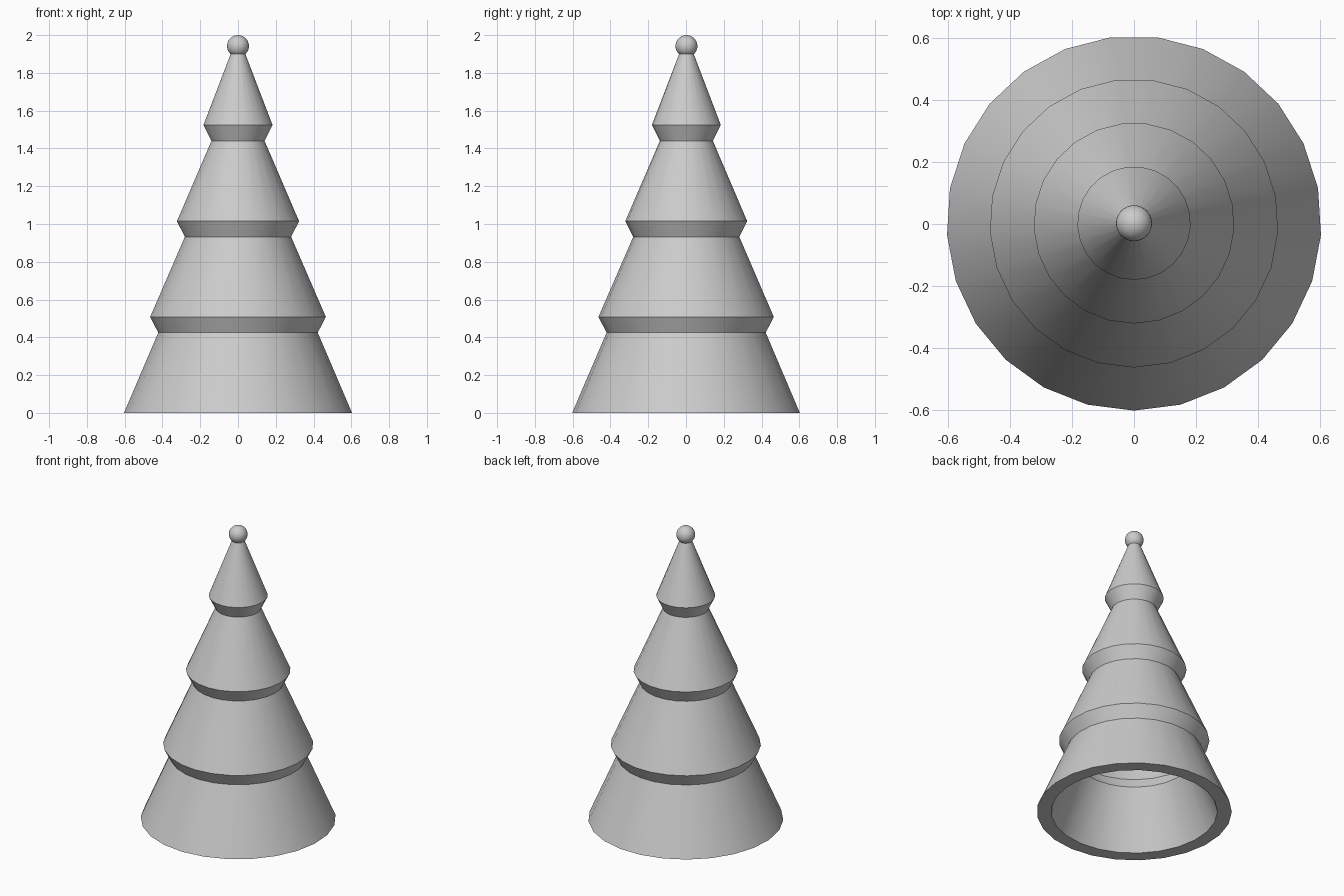
import bpy, bmesh, math

if "Cube" in bpy.data.objects:
    bpy.data.objects.remove(bpy.data.objects["Cube"])

SIDES = 25
Y_OFF = 0.0025  # odd-sided outline: shift so the bounds are centred

def lathe(name, profile):
    """Revolve (radius, z) points around z; radius 0 becomes a pole."""
    bm = bmesh.new()
    rings = []
    for r, z in profile:
        if r == 0:
            rings.append([bm.verts.new((0, Y_OFF, z))] * SIDES)
            continue
        ring = []
        for i in range(SIDES):
            a = -math.pi / 2 + 2 * math.pi * i / SIDES
            ring.append(bm.verts.new((r * math.cos(a), r * math.sin(a) + Y_OFF, z)))
        rings.append(ring)
    for lo, hi in zip(rings, rings[1:]):
        for i in range(SIDES):
            j = (i + 1) % SIDES
            quad = [lo[i], lo[j], hi[j], hi[i]]
            bm.faces.new(list(dict.fromkeys(quad)))
    bmesh.ops.recalc_face_normals(bm, faces=bm.faces)
    mesh = bpy.data.meshes.new(name)
    bm.to_mesh(mesh)
    bm.free()
    obj = bpy.data.objects.new(name, mesh)
    bpy.context.collection.objects.link(obj)
    return obj

def smooth(obj, angle):
    bpy.ops.object.select_all(action='DESELECT')
    obj.select_set(True)
    bpy.context.view_layer.objects.active = obj
    bpy.ops.object.shade_smooth_by_angle(angle=math.radians(angle))

# Tiered hollow tree: the inner wall is a reduced copy of the outer skin
outer = [(0.605, 0), (0.423, 0.425), (0.466, 0.508), (0.282, 0.932),
         (0.324, 1.015), (0.141, 1.44), (0.183, 1.525), (0.037, 1.905)]
inner = [(r * 0.852, z * 0.9) for r, z in outer]
tree = lathe("tree_body", [(0, inner[-1][1])] + inner[::-1] + outer + [(0, 1.905)])
smooth(tree, 25)

# Round bauble on the tip
bpy.ops.mesh.primitive_uv_sphere_add(segments=32, ring_count=16, radius=0.058,
                                     location=(0, Y_OFF, 1.942))
ball = bpy.context.object
ball.name = "top_ball"
smooth(ball, 30)
